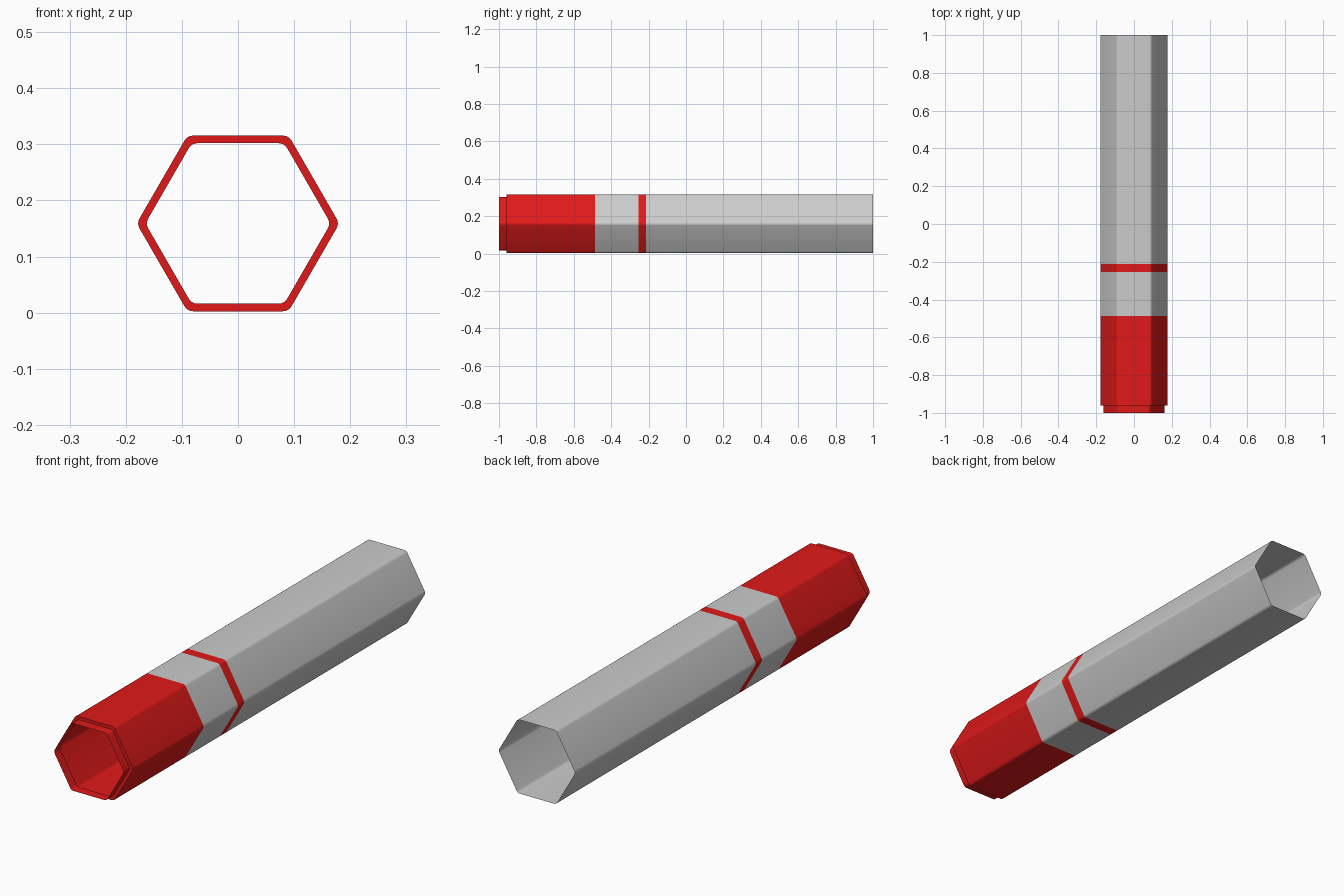
import bpy
import bmesh
from math import cos, sin, radians, sqrt

if "Cube" in bpy.data.objects:
    bpy.data.objects.remove(bpy.data.objects["Cube"])

CENTRE_Z = 0.159
red = bpy.data.materials.new("red")
red.diffuse_color = (0.75, 0.01, 0.01, 1)
red.use_nodes = True
red.node_tree.nodes["Principled BSDF"].inputs["Base Color"].default_value = red.diffuse_color


def hexagon(apothem, fillet=0.0175, steps=4):
    """Hexagon profile in x/z with rounded corners."""
    reach = (apothem - fillet) * 2 / sqrt(3)
    points = []
    for corner in range(6):
        mid = radians(60 * corner)
        for i in range(steps + 1):
            a = mid + radians(-30 + 60 * i / steps)
            points.append((reach * cos(mid) + fillet * cos(a),
                           reach * sin(mid) + fillet * sin(a)))
    return points


def tube(name, stations, material=None):
    """Open thin shell through (y, apothem) stations."""
    bm = bmesh.new()
    rings = [[bm.verts.new((x, y, z + CENTRE_Z)) for x, z in hexagon(ap)]
             for y, ap in stations]
    for a, b in zip(rings, rings[1:]):
        for i in range(len(a)):
            j = (i + 1) % len(a)
            bm.faces.new((a[i], b[i], b[j], a[j]))
    bm.normal_update()
    mesh = bpy.data.meshes.new(name)
    bm.to_mesh(mesh)
    bm.free()
    obj = bpy.data.objects.new(name, mesh)
    bpy.context.collection.objects.link(obj)
    if material:
        mesh.materials.append(material)
    bpy.ops.object.select_all(action='DESELECT')
    obj.select_set(True)
    bpy.context.view_layer.objects.active = obj
    bpy.ops.object.shade_smooth_by_angle(angle=radians(35))
    return obj


OUTER, LIP = 0.1565, 0.143

# Red end section with its narrower stepped mouth
tube("red_end_with_lip", [(-1, LIP), (-0.96, LIP), (-0.96, OUTER), (-0.486, OUTER)], red)
# Grey collar, thin red band and long grey barrel
tube("grey_collar", [(-0.486, OUTER), (-0.255, OUTER)])
tube("red_band", [(-0.255, OUTER), (-0.213, OUTER)], red)
tube("grey_barrel", [(-0.213, OUTER), (1, OUTER)])
